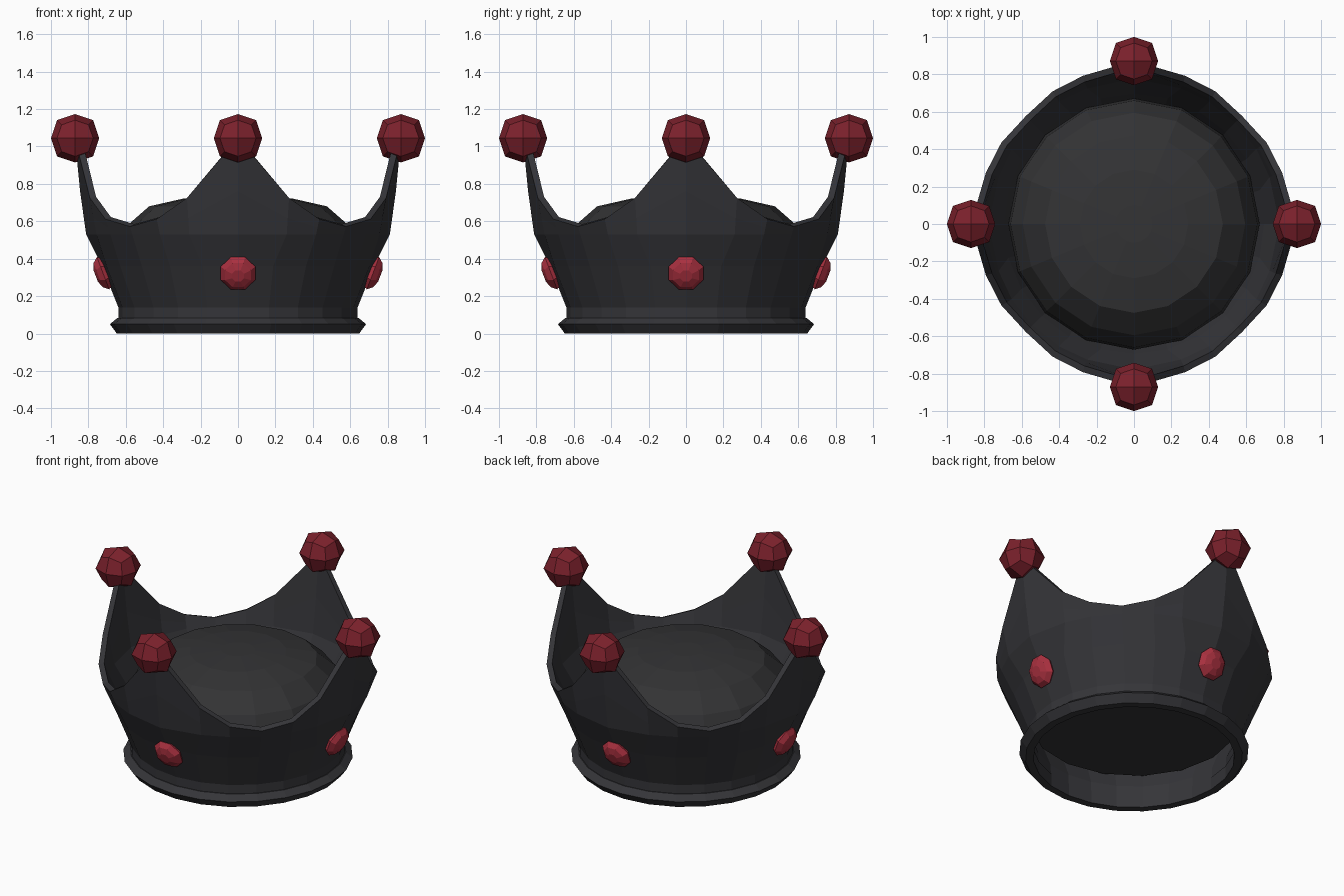
import bpy, bmesh
from math import sin, cos, pi, radians
from mathutils import Matrix

if "Cube" in bpy.data.objects:
    bpy.data.objects.remove(bpy.data.objects["Cube"])


def material(name, rgb):
    m = bpy.data.materials.new(name)
    m.diffuse_color = (*rgb, 1)
    m.use_nodes = True
    m.node_tree.nodes["Principled BSDF"].inputs["Base Color"].default_value = m.diffuse_color
    return m


DARK = material("dark_metal", (0.035, 0.035, 0.04))
CLOTH = material("dark_cloth", (0.033, 0.033, 0.035))
RED = material("red", (0.20, 0.015, 0.025))
BRIGHT = material("bright_red", (0.40, 0.03, 0.05))


def finish(bm, name, mat):
    bmesh.ops.recalc_face_normals(bm, faces=bm.faces)
    me = bpy.data.meshes.new(name)
    bm.to_mesh(me)
    bm.free()
    me.materials.append(mat)
    ob = bpy.data.objects.new(name, me)
    bpy.context.collection.objects.link(ob)
    return ob


def lathe(name, rows, seg, mat, closed=False, caps=False):
    """rows: functions of column index giving (radius, z, angle in degrees)."""
    bm = bmesh.new()
    rings = []
    for row in rows:
        ring = []
        for i in range(seg):
            r, z, a = row(i)
            ring.append(bm.verts.new((r * cos(radians(a)), r * sin(radians(a)), z)))
        rings.append(ring)
    pairs = list(zip(rings, rings[1:]))
    if closed:
        pairs.append((rings[-1], rings[0]))
    for lo, hi in pairs:
        for i in range(seg):
            j = (i + 1) % seg
            bm.faces.new((lo[i], lo[j], hi[j], hi[i]))
    if caps:
        bm.faces.new(rings[0])
        bm.faces.new(rings[-1])
    return finish(bm, name, mat)


def fixed(points, seg, shift=0):
    return [lambda i, p=p: (p[0], p[1], 360 * (i + shift) / seg) for p in points]


# Flared wall with four points, 24 columns; rim as (radius, z, angle) from a point to a notch
RIM = [(0.872, 1.045, 0), (0.838, 0.725, 19), (0.832, 0.612, 31.5), (0.817, 0.572, 45)]


def rim(t):
    def row(i):
        k, base = i % 6, 90 * (i // 6)
        r, z, a = RIM[min(k, 6 - k)]
        a = base + (a if k <= 3 else 90 - a)
        mid_r = 0.80 + (r - 0.80) * t
        if k == 0 and t < 1:
            mid_r += 0.012
        return mid_r, 0.53 + (z - 0.53) * t, a
    return row


rows = fixed([(0.64, 0.07), (0.64, 0.14), (0.727, 0.36)], 24) + [rim(0), rim(0.45), rim(1)]
wall = lathe("crown_wall", rows, 24, DARK)
solid = wall.modifiers.new("thickness", 'SOLIDIFY')
solid.thickness = 0.035
solid.offset = -1

# Bevelled base band
lathe("base_band", fixed([(0.60, 0.0), (0.648, 0.0), (0.685, 0.05), (0.645, 0.083), (0.60, 0.083)], 24),
      24, DARK, closed=True)

# Domed cushion inside the wall
lathe("cushion", fixed([(0.615, 0.225), (0.672, 0.34), (0.66, 0.45), (0.595, 0.575),
                        (0.475, 0.68), (0.29, 0.722), (0.1, 0.735)], 16), 16, CLOTH, caps=True)

# Ball on each point and an eight-sided gem below it
for n, side in enumerate(("right", "back", "left", "front")):
    spin = Matrix.Rotation(n * pi / 2, 4, 'Z')
    bm = bmesh.new()
    bmesh.ops.create_cube(bm, size=2)
    ball = finish(bm, "point_ball_" + side, RED)
    sub = ball.modifiers.new("round", 'SUBSURF')
    sub.levels = sub.render_levels = 1
    sub.use_limit_surface = False
    ball.matrix_world = spin @ Matrix.Translation((0.871, 0, 1.044)) @ Matrix.Scale(0.129, 4)

    gem = lathe("wall_gem_" + side, fixed([(0.08, -0.02), (0.1, 0.008), (0.075, 0.036), (0.035, 0.05)], 8, 0.5),
                8, BRIGHT, caps=True)
    gem.matrix_world = (spin @ Matrix.Translation((0.714, 0, 0.325))
                        @ Matrix.Rotation(radians(90 + 21), 4, 'Y'))
